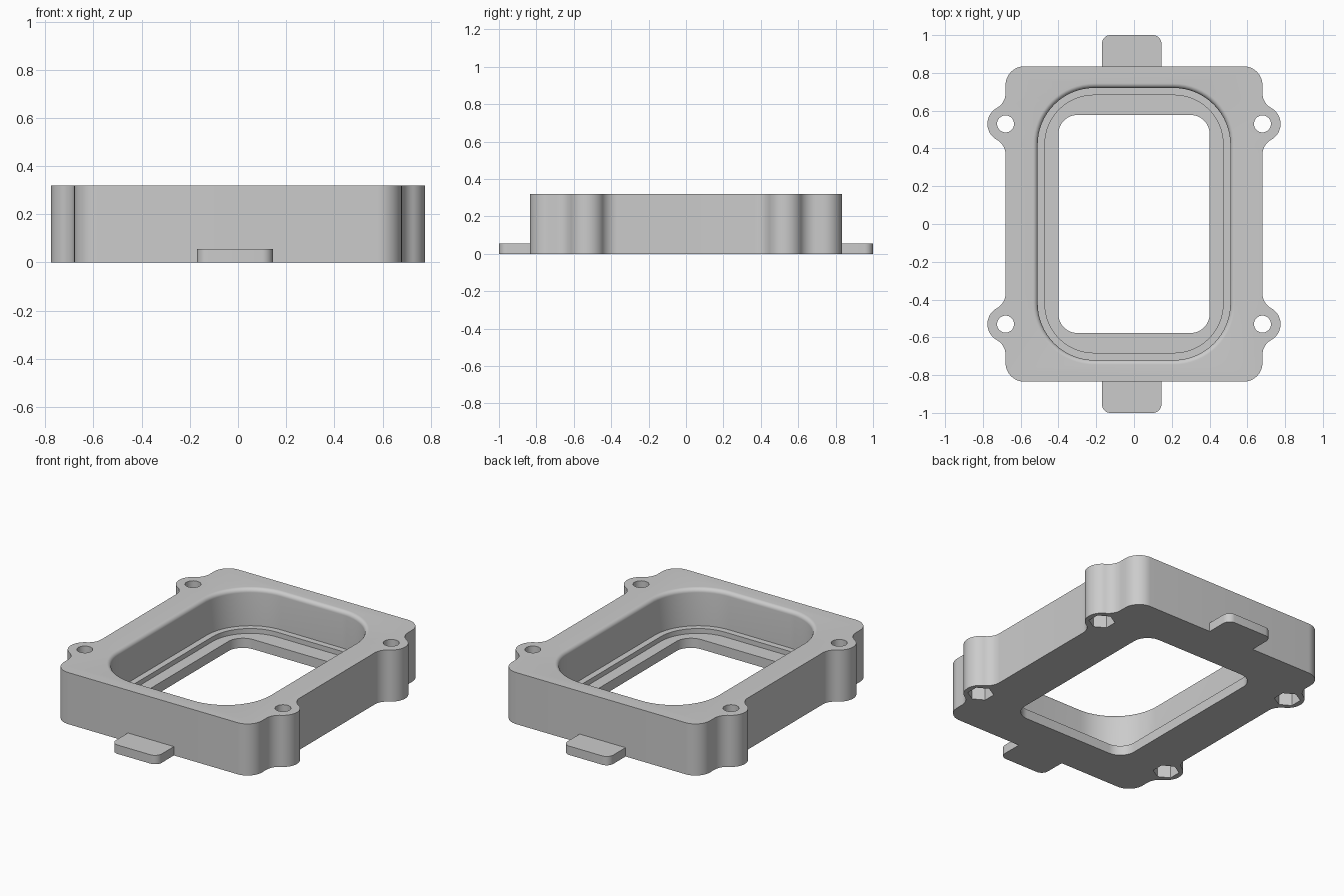
import bpy, bmesh
from math import pi, cos, sin, sqrt, atan2

cube = bpy.data.objects.get("Cube")
if cube:
    bpy.data.objects.remove(cube)

HEIGHT = 0.32
HALF_X, HALF_Y = 0.68, 0.835
EAR_Y, EAR_R, EAR_FILLET = 0.53, 0.096, 0.09

grey = bpy.data.materials.new("plain grey")
grey.use_nodes = True
COLOUR = (0.6, 0.6, 0.6, 1)
grey.diffuse_color = COLOUR
grey.node_tree.nodes["Principled BSDF"].inputs["Base Color"].default_value = COLOUR


def arc(cx, cy, r, a0, a1, n):
    return [(cx + r * cos(a0 + (a1 - a0) * i / n),
             cy + r * sin(a0 + (a1 - a0) * i / n)) for i in range(n + 1)]


def rounded_rect(hx, hy, r, n=16):
    pts = []
    for k, (sx, sy) in enumerate([(1, 1), (-1, 1), (-1, -1), (1, -1)]):
        pts += arc(sx * (hx - r), sy * (hy - r), r, k * pi / 2, (k + 1) * pi / 2, n)
    return pts


def loft(name, rings):
    """Solid through matching rings, each a (points, z) pair, bottom to top."""
    bm = bmesh.new()
    loops = [[bm.verts.new((x, y, z)) for x, y in pts] for pts, z in rings]
    n = len(loops[0])
    for low, high in zip(loops, loops[1:]):
        for i in range(n):
            j = (i + 1) % n
            bm.faces.new((low[i], low[j], high[j], high[i]))
    bm.faces.new(loops[0][::-1])
    bm.faces.new(loops[-1])
    bmesh.ops.recalc_face_normals(bm, faces=bm.faces)
    mesh = bpy.data.meshes.new(name)
    bm.to_mesh(mesh)
    bm.free()
    mesh.materials.append(grey)
    obj = bpy.data.objects.new(name, mesh)
    bpy.context.collection.objects.link(obj)
    return obj


def prism(name, pts, z0, z1):
    return loft(name, [(pts, z0), (pts, z1)])


def smooth(obj):
    bpy.ops.object.select_all(action='DESELECT')
    obj.select_set(True)
    bpy.context.view_layer.objects.active = obj
    bpy.ops.object.shade_smooth_by_angle(angle=pi / 6)


# Body outline: one quarter with its screw ear, mirrored to four
rise = sqrt((EAR_R + EAR_FILLET) ** 2 - EAR_FILLET ** 2)
tilt = atan2(rise, EAR_FILLET)
fx = HALF_X + EAR_FILLET
quarter = (arc(fx, EAR_Y - rise, EAR_FILLET, pi, pi - tilt, 10)
           + arc(HALF_X, EAR_Y, EAR_R, -tilt, tilt, 24)[1:]
           + arc(fx, EAR_Y + rise, EAR_FILLET, pi + tilt, pi, 10)[1:]
           + arc(HALF_X - 0.1, HALF_Y - 0.1, 0.1, 0, pi / 2, 12))
right_half = [(x, -y) for x, y in quarter[::-1]] + quarter
outline = right_half + [(-x, y) for x, y in right_half[::-1]]
body = prism("frame_body", outline, 0, HEIGHT)

# Stepped opening with a rounded upper lip
LIP = 0.025
window = rounded_rect(0.40, 0.577, 0.1)
step = rounded_rect(0.472, 0.682, 0.26)
rings = [(window, -0.1), (window, 0.06), (step, 0.06), (step, 0.09)]
rings.append((rounded_rect(0.51, 0.72, 0.3), 0.09))
for i in range(9):
    a = i * pi / 16
    grow = LIP * (1 - cos(a))
    rings.append((rounded_rect(0.51 + grow, 0.72 + grow, 0.3 + grow),
                  HEIGHT - LIP + LIP * sin(a)))
rings.append((rings[-1][0], HEIGHT + 0.1))
cutters = [loft("opening_cutter", rings)]

# Screw holes with hexagonal nut pockets underneath
for sx in (-1, 1):
    for sy in (-1, 1):
        x, y = sx * HALF_X, sy * EAR_Y
        hole = arc(x, y, 0.045, 0, 2 * pi, 32)[:-1]
        pocket = arc(x, y, 0.074, pi / 6, pi / 6 + 2 * pi, 6)[:-1]
        cutters.append(prism("hole_cutter", hole, -0.1, HEIGHT + 0.1))
        cutters.append(prism("nut_cutter", pocket, -0.1, 0.1))

for cutter in cutters:
    cutter.hide_render = True
    mod = body.modifiers.new(cutter.name, 'BOOLEAN')
    mod.operation = 'DIFFERENCE'
    mod.solver = 'EXACT'
    mod.object = cutter
graph = bpy.context.evaluated_depsgraph_get()
cut_mesh = bpy.data.meshes.new_from_object(body.evaluated_get(graph))
body.modifiers.clear()
body.data = cut_mesh
for cutter in cutters:
    bpy.data.objects.remove(cutter)
smooth(body)

# Low tabs on the front and back
TAB_L, TAB_R, TAB_CORNER = -0.17, 0.145, 0.045
for name, side in (("front_tab", -1), ("back_tab", 1)):
    pts = ([(TAB_L, HALF_Y), (TAB_R, HALF_Y)]
           + arc(TAB_R - TAB_CORNER, 1 - TAB_CORNER, TAB_CORNER, 0, pi / 2, 8)
           + arc(TAB_L + TAB_CORNER, 1 - TAB_CORNER, TAB_CORNER, pi / 2, pi, 8))
    smooth(prism(name, [(x, side * y) for x, y in pts], 0, 0.055))
